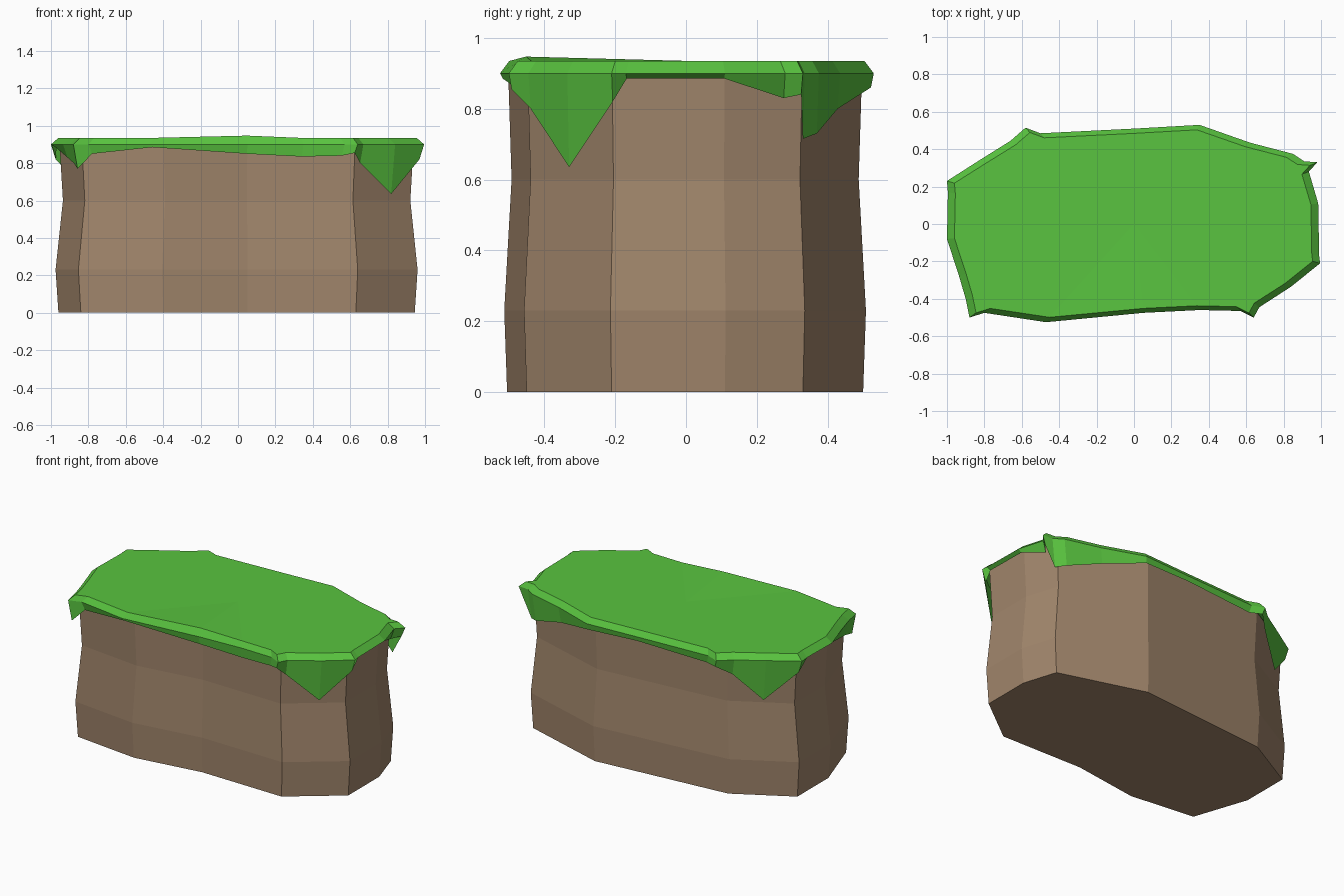
import bpy, bmesh

if "Cube" in bpy.data.objects:
    bpy.data.objects.remove(bpy.data.objects["Cube"])


def material(name, color):
    m = bpy.data.materials.new(name)
    m.diffuse_color = color
    m.use_nodes = True
    m.node_tree.nodes["Principled BSDF"].inputs["Base Color"].default_value = m.diffuse_color
    return m


def loft(name, rings, mat, center_top=None):
    """Skin closed rings from bottom to top; cap bottom or fan the top."""
    bm = bmesh.new()
    loops = [[bm.verts.new(p) for p in ring] for ring in rings]
    n = len(loops[0])
    for a, b in zip(loops, loops[1:]):
        for i in range(n):
            j = (i + 1) % n
            bm.faces.new((a[i], a[j], b[j], b[i]))
    if center_top:
        c = bm.verts.new(center_top)
        for i in range(n):
            bm.faces.new((loops[-1][i], loops[-1][(i + 1) % n], c))
    else:
        bm.faces.new(loops[0][::-1])
        bm.faces.new(loops[-1])
    me = bpy.data.meshes.new(name)
    bm.to_mesh(me)
    bm.free()
    me.materials.append(mat)
    ob = bpy.data.objects.new(name, me)
    bpy.context.collection.objects.link(ob)
    return ob


# Dirt block: eleven-sided footprint with a gentle waist
footprint = [(-.84, -.455), (-.4, -.505), (.05, -.44), (.63, -.45), (.945, -.21),
             (.945, .11), (.875, .33), (.31, .5), (-.6, .42), (-.96, .22), (-.96, -.1)]
levels = [(0, 1), (.23, 1.016), (.6, .975), (.92, .995)]
loft("dirt_block", [[(x * s, y * s, z) for x, y in footprint] for z, s in levels],
     material("dirt", (.36, .24, .15, 1)))

# Grass: rim outline (x, y) and how low the skirt hangs at each point
rim = [(-.88, -.5, .77), (-.8, -.475, .85), (-.47, -.525, .885), (.05, -.475, .85),
       (.35, -.46, .835), (.57, -.465, .84), (.64, -.5, .855), (.67, -.445, .80),
       (.84, -.335, .635), (.995, -.21, .82), (.99, -.17, .885), (.985, .11, .885),
       (.935, .28, .83), (.98, .33, .84), (.91, .335, .715), (.85, .375, .73),
       (.62, .435, .80), (.35, .53, .86), (0, .51, .87), (-.5, .485, .85),
       (-.58, .515, .855), (-.66, .445, .80), (-.82, .345, .635), (-1, .23, .82),
       (-.995, .17, .885), (-1, -.08, .885), (-.935, -.28, .83), (-.9, -.4, .80)]
skirt = [(x * .975, y * .985, z) for x, y, z in rim]
edge = [(x, y, .9) for x, y, z in rim]
top = [(x * .96, y * .95, .947 if x == .05 else .935) for x, y, z in rim]
loft("grass_top", [skirt, edge, top], material("grass", (.1, .55, .05, 1)), (0, 0, .935))
